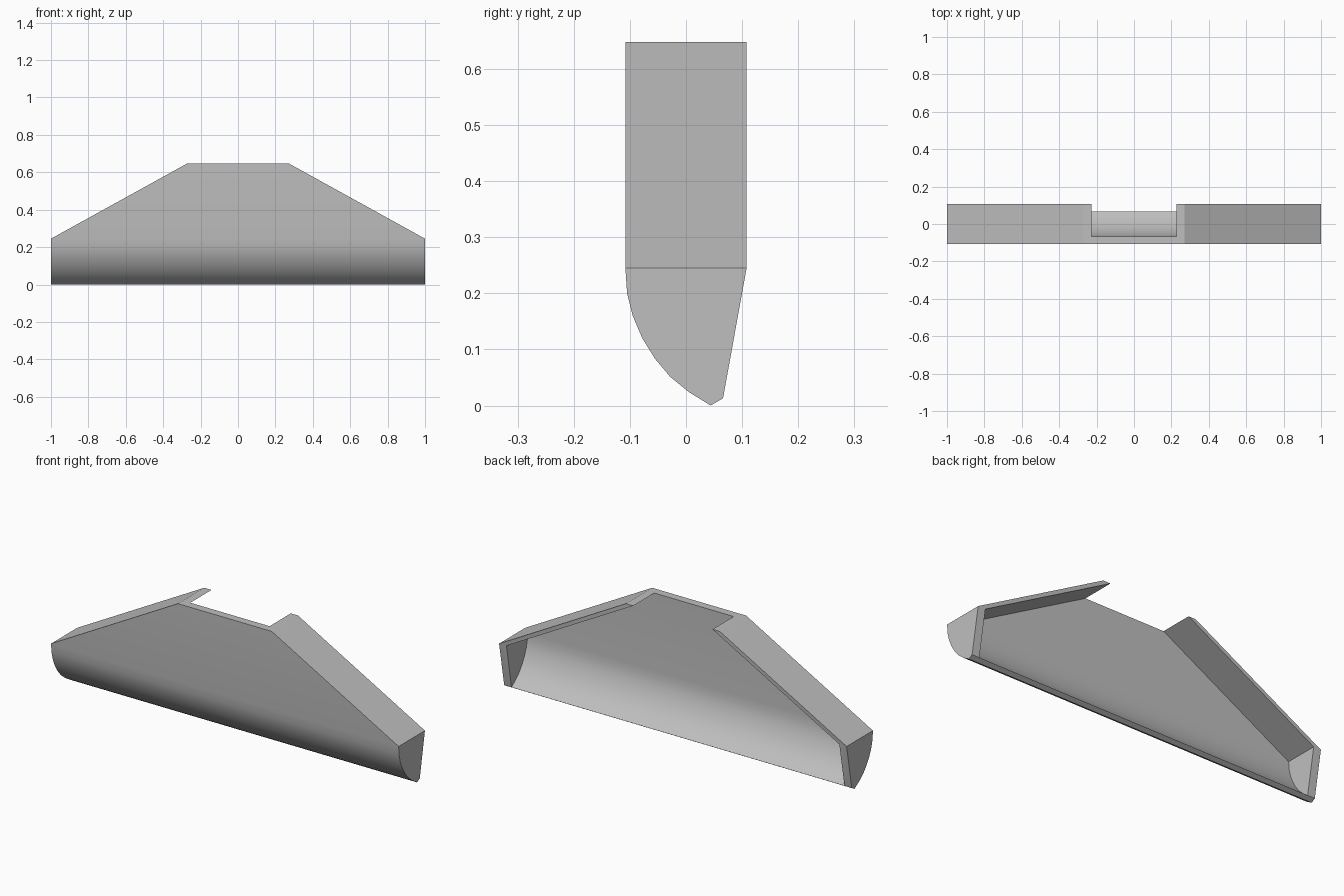
import bpy
import bmesh
from math import radians

cube = bpy.data.objects.get("Cube")
if cube:
    bpy.data.objects.remove(cube, do_unlink=True)

# Overall sizes
HALF_Y, WALL = 0.108, 0.042
SHOULDER, TOP = 0.245, 0.648
TOP_X = 0.27

grey = bpy.data.materials.new("light grey")
grey.use_nodes = True
grey.diffuse_color = (0.52, 0.52, 0.52, 1)
grey.node_tree.nodes["Principled BSDF"].inputs["Base Color"].default_value = grey.diffuse_color


def prism(name, points, axis, half):
    """Extrude a 2D outline along x (points are y, z) or y (points are x, z)."""
    def place(a, b, d):
        return (d, a, b) if axis == "x" else (a, d, b)
    bm = bmesh.new()
    ends = [[bm.verts.new(place(a, b, d)) for a, b in points] for d in (-half, half)]
    bm.faces.new(ends[0])
    bm.faces.new(ends[1])
    n = len(points)
    for i in range(n):
        j = (i + 1) % n
        bm.faces.new((ends[0][i], ends[0][j], ends[1][j], ends[1][i]))
    bmesh.ops.recalc_face_normals(bm, faces=bm.faces)
    mesh = bpy.data.meshes.new(name)
    bm.to_mesh(mesh)
    bm.free()
    mesh.materials.append(grey)
    obj = bpy.data.objects.new(name, mesh)
    bpy.context.collection.objects.link(obj)
    return obj


def combine(obj, cutter, operation):
    """Apply a boolean and remove the cutter."""
    mod = obj.modifiers.new(operation, "BOOLEAN")
    mod.operation, mod.object, mod.solver = operation, cutter, "EXACT"
    bpy.ops.object.select_all(action="DESELECT")
    bpy.context.view_layer.objects.active = obj
    obj.select_set(True)
    bpy.ops.object.modifier_apply(modifier=mod.name)
    bpy.data.objects.remove(cutter, do_unlink=True)


def mirrored(half_outline):
    return half_outline + [(-x, z) for x, z in reversed(half_outline)]


# Curved front skin, outside and inside, from the shoulder down to the lip
outer_curve = [(-HALF_Y, SHOULDER), (-0.105, 0.2), (-0.095, 0.16), (-0.078, 0.12),
               (-0.055, 0.083), (-0.028, 0.051), (0.005, 0.024), (0.044, 0)]
inner_curve = [(WALL - HALF_Y, SHOULDER), (-0.064, 0.208), (-0.055, 0.171), (-0.04, 0.133),
               (-0.02, 0.097), (0.005, 0.064), (0.033, 0.037), (0.066, 0.013)]

# Outer body: side profile trimmed to the sloped front outline
shell = prism("angled_shell", [(-HALF_Y, 0.8)] + outer_curve
              + [(0.066, 0.013), (HALF_Y, SHOULDER), (HALF_Y, 0.8)], "x", 1.0)
outline = prism("outline_cutter", mirrored([(1.2, -0.1), (1.2, SHOULDER - 0.11),
                                            (1, SHOULDER), (TOP_X, TOP)]), "y", 0.5)
combine(shell, outline, "INTERSECT")

# Cavity: open at the back and through the notch in the top
cavity = prism("cavity_cutter", [(WALL - HALF_Y, 0.9)] + inner_curve
               + [(0.099, -0.01), (0.3, -0.01), (0.3, 0.9)], "x", 1.1)
hollow = prism("hollow_cutter", mirrored([(1 - WALL, -0.2), (1 - WALL, SHOULDER),
                                          (TOP_X - WALL, TOP), (TOP_X - WALL, 0.8)]), "y", 0.6)
combine(cavity, hollow, "INTERSECT")
combine(shell, cavity, "DIFFERENCE")

# Smooth the curve, keep the folds sharp
bpy.ops.object.select_all(action="DESELECT")
shell.select_set(True)
bpy.context.view_layer.objects.active = shell
bpy.ops.object.shade_smooth_by_angle(angle=radians(25))
